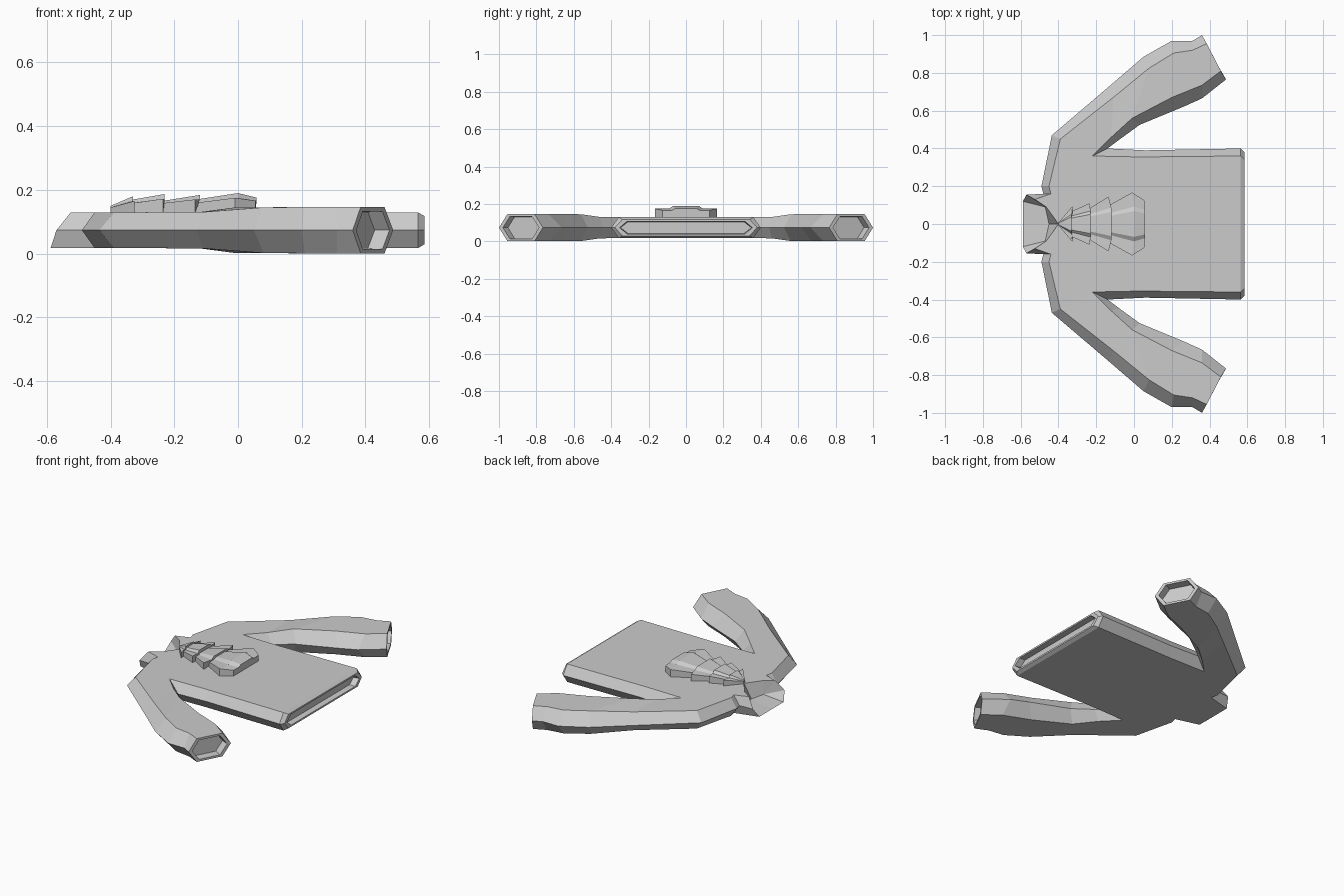
import bpy, bmesh
from mathutils import Vector

if "Cube" in bpy.data.objects:
    bpy.data.objects.remove(bpy.data.objects["Cube"])

ZC = 0.0735      # height of the widest seam line
THIN, THICK = 0.056, 0.0725


def finish(bm, name, mirror=False):
    if mirror:
        bmesh.ops.mirror(bm, geom=bm.verts[:] + bm.edges[:] + bm.faces[:],
                         axis='Y', merge_dist=0.0005)
    bmesh.ops.remove_doubles(bm, verts=bm.verts, dist=0.0005)
    bmesh.ops.recalc_face_normals(bm, faces=bm.faces)
    me = bpy.data.meshes.new(name)
    bm.to_mesh(me)
    bm.free()
    ob = bpy.data.objects.new(name, me)
    bpy.context.collection.objects.link(ob)
    return ob


# ---- garment: half is built, then mirrored across y = 0 ----
bm = bmesh.new()
V = lambda x, y, z: bm.verts.new((x, y, z))
face = lambda *vs: bm.faces.new(vs)


def edge_point(mid, top, h=THIN, bot=None):
    """Vertical trio on the outline: top, seam and bottom."""
    b = bot or top
    return V(*top, ZC + h), V(*mid, ZC), V(*b, ZC - h)


def side(a, b):
    face(a[0], b[0], b[1], a[1])
    face(a[1], b[1], b[2], a[2])


def open_end(ring, depth, scale, lip):
    """Bevelled lip, then a shallow recess in a ring of vertices."""
    c = sum((v.co for v in ring), Vector()) / len(ring)
    n = len(ring)
    prev = ring
    for d, s in ((lip, scale), (depth, scale * 0.97)):
        new = [bm.verts.new(c + (v.co - c) * s + d) for v in ring]
        for i in range(n):
            j = (i + 1) % n
            face(prev[i], prev[j], new[j], new[i])
        prev = new
    face(*prev)


# Outline from collar to hem
collar = edge_point((-0.57, 0.155), (-0.525, 0.13), bot=(-0.588, 0.12))
neck = edge_point((-0.48, 0.16), (-0.44, 0.16))
yoke = edge_point((-0.49, 0.2), (-0.45, 0.2))
shoulder = edge_point((-0.435, 0.47), (-0.39, 0.45))
armpit = edge_point((-0.14, 0.40), (-0.22, 0.36))
waist = edge_point((0.06, 0.39), (0.03, 0.355))
hem = edge_point((0.565, 0.40), (0.565, 0.36))
for a, b in ((collar, neck), (neck, yoke), (yoke, shoulder), (armpit, waist), (waist, hem)):
    side(a, b)

# Front and back panels
v_tip, v_mid = V(-0.40, 0, ZC + THIN), V(-0.465, 0.09, ZC + THIN)
nape = V(-0.588, 0, ZC - THIN)
hem_t, hem_b = V(0.565, 0, ZC + THIN), V(0.565, 0, ZC - THIN)
trim = (collar, neck, yoke, shoulder, armpit, waist, hem)
face(v_tip, v_mid, *[p[0] for p in trim], hem_t)
face(nape, *[p[2] for p in trim], hem_b)

# Neck opening
f0, f1 = V(-0.45, 0, 0.045), V(-0.47, 0.09, 0.045)
face(v_tip, v_mid, f1, f0)
face(v_mid, collar[0], f1)
face(collar[0], collar[1], f1)
face(collar[1], collar[2], f1)
face(collar[2], nape, f0, f1)

# Hem lip and recess
prev = [hem_t, *hem, hem_b]
for x, s, y_in in ((0.586, 0.78, 0.02), (0.586, 0.6, 0.045), (0.55, 0.55, 0.05)):
    new = [V(x, max(0, v.co.y - y_in), ZC + (v.co.z - ZC) * s)
           for v in (hem_t, *hem, hem_b)]
    for i in range(4):
        face(prev[i], prev[i + 1], new[i + 1], new[i])
    prev = new
face(*prev)

# Sleeve: outer seam, outer top, inner seam, inner top, half thickness
rings = [(shoulder, armpit)]
for om, ot, im, it, h in (
        ((-0.13, 0.73), (-0.11, 0.67), (-0.08, 0.445), (-0.12, 0.46), THIN + 0.001),
        ((0.05, 0.885), (0.08, 0.825), (0.03, 0.525), (-0.01, 0.56), THICK - 0.001),
        ((0.20, 0.97), (0.21, 0.905), (0.26, 0.62), (0.20, 0.67), THICK),
        ((0.31, 0.97), (0.31, 0.92), (0.36, 0.665), (0.36, 0.735), THICK),
        ((0.36, 1.0), (0.385, 0.955), (0.487, 0.765), (0.46, 0.81), THICK)):
    rings.append((edge_point(om, ot, h), edge_point(im, it, h)))
for (o1, i1), (o2, i2) in zip(rings, rings[1:]):
    side(o1, o2)
    side(i1, i2)
    face(o1[0], o2[0], i2[0], i1[0])
    face(o1[2], o2[2], i2[2], i1[2])
o, i = rings[-1]
open_end([*o, *reversed(i)], Vector((-0.045, -0.024, 0)), 0.82, Vector((0, 0, 0)))
finish(bm, "blouse", mirror=True)

# ---- ruffle: overlapping flared tiers, each a loft of sections ----
# section: x at centre, x at side, ridge half width, side half width, ridge z, side z
tiers = [
    [(-0.40, -0.40, 0.004, 0.008, 0.15, 0.145), (-0.33, -0.325, 0.045, 0.095, 0.18, 0.165)],
    [(-0.34, -0.335, 0.035, 0.065, 0.168, 0.158), (-0.23, -0.235, 0.06, 0.11, 0.187, 0.172)],
    [(-0.24, -0.24, 0.045, 0.08, 0.165, 0.158), (-0.12, -0.135, 0.075, 0.145, 0.184, 0.17)],
    [(-0.13, -0.13, 0.05, 0.10, 0.17, 0.16), (0.0, -0.01, 0.08, 0.167, 0.19, 0.175),
     (0.058, 0.055, 0.065, 0.125, 0.176, 0.166)],
]
for k, tier in enumerate(tiers):
    bm = bmesh.new()
    loops = []
    for xc, xs, r, w, zr, zs in tier:
        half = [(xs, w, 0.125), (xs, w, zs), (xc, r * 1.15, zs), (xc, r * 0.85, zr)]
        pts = half + [(x, -y, z) for x, y, z in reversed(half)]
        loops.append([bm.verts.new(p) for p in pts])
    for a, b in zip(loops, loops[1:]):
        for n in range(8):
            m = (n + 1) % 8
            bm.faces.new((a[n], a[m], b[m], b[n]))
    bm.faces.new(loops[0])
    bm.faces.new(loops[-1])
    finish(bm, f"ruffle_tier_{k + 1}")
